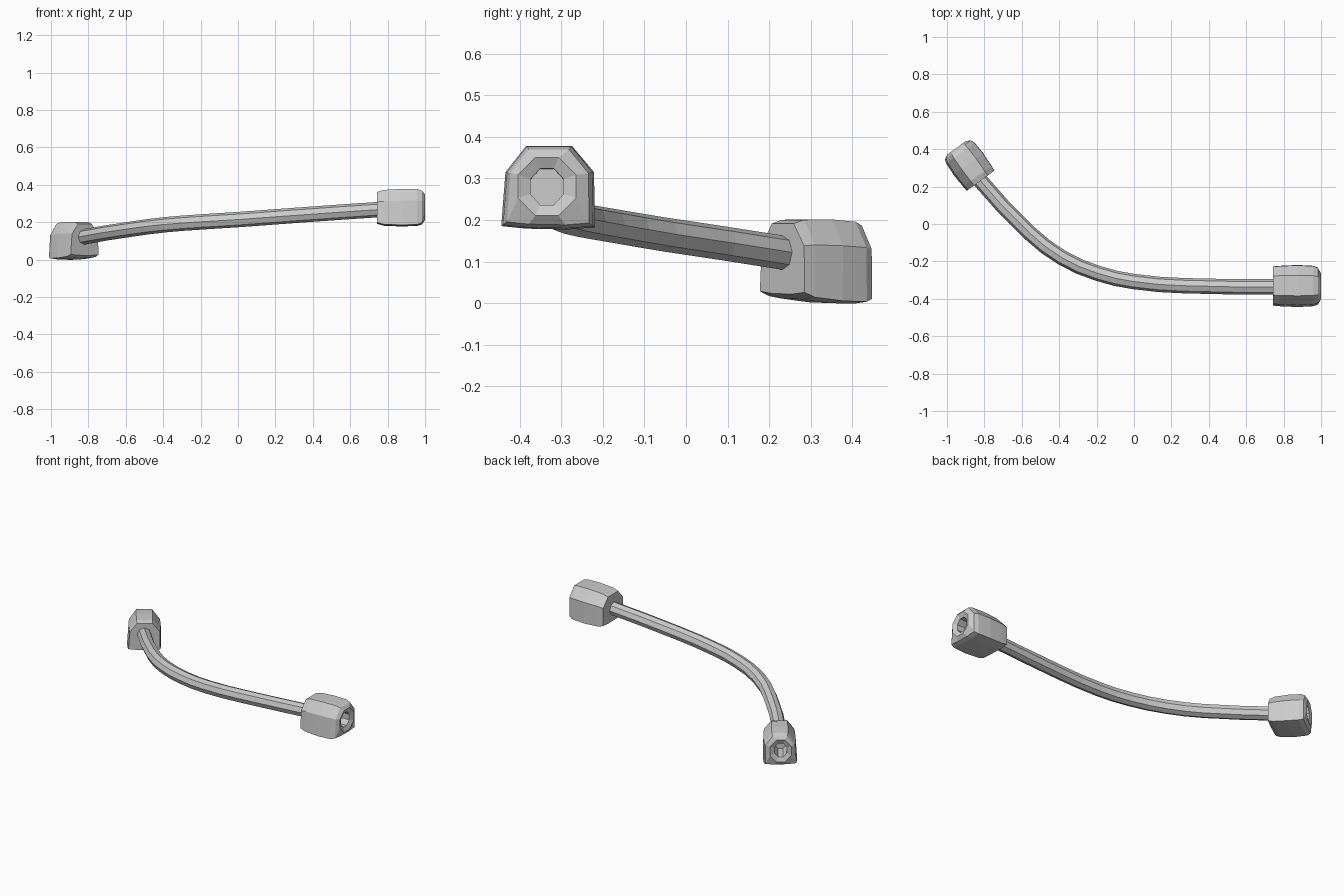
import bpy, bmesh
from mathutils import Vector

if "Cube" in bpy.data.objects:
    bpy.data.objects.remove(bpy.data.objects["Cube"])

# Cross-sections, all eight-sided: (side, up)
HOUSE = [(-.05, -.098), (.05, -.1), (.115, -.095), (.113, .035),
         (.06, .097), (-.05, .097), (-.1, .035), (-.11, -.092)]
ROUND = [(-.4, -1), (.4, -1), (1, -.4), (1, .4),
         (.4, 1), (-.4, 1), (-1, .4), (-1, -.4)]


def scaled(section, su, sv):
    return [(u * su, v * sv) for u, v in section]


# Fitting profile: distance along axis and cross-section, ending down the bore
RINGS = [
    (.0, scaled(ROUND, .05, .05)),
    (.0, scaled(HOUSE, .93, .86)),
    (.035, scaled(HOUSE, .96, .97)),
    (.13, scaled(HOUSE, 1, 1.02)),
    (.215, scaled(HOUSE, .96, 1)),
    (.24, scaled(HOUSE, .88, .92)),
    (.256, scaled(ROUND, .07, .07)),
    (.244, scaled(ROUND, .04, .044)),
    (.12, scaled(ROUND, .04, .044)),
]


def fitting(name, origin, axis, side, length, width, height):
    bm = bmesh.new()
    o, d, w, up = Vector(origin), Vector(axis), Vector(side), Vector((0, 0, 1))
    loops = [[bm.verts.new(o + d * s * length + w * u * width + up * v * height)
              for u, v in sec] for s, sec in RINGS]
    for a, b in zip(loops, loops[1:]):
        for i in range(8):
            j = (i + 1) % 8
            bm.faces.new((a[i], a[j], b[j], b[i]))
    bm.faces.new(loops[0])
    bm.faces.new(loops[-1])
    bmesh.ops.recalc_face_normals(bm, faces=bm.faces)
    me = bpy.data.meshes.new(name)
    bm.to_mesh(me)
    bm.free()
    bpy.context.collection.objects.link(bpy.data.objects.new(name, me))


# End fittings
fitting("right_fitting", (.743, -.334, .278), (1, 0, .01), (0, 1, 0), 1, 1, 1)
fitting("left_fitting", (-.822, .23, .108), (-.59, .81, -.05), (.81, .59, 0), .85, .87, 1)

# Bent tube
PATH = [(-.86, .28, .112), (-.82, .23, .122), (-.556, -.05, .165),
        (-.385, -.18, .187), (-.19, -.265, .202), (0, -.308, .214),
        (.27, -.33, .234), (.743, -.336, .267), (.8, -.336, .27)]
cu = bpy.data.curves.new("bent_tube", 'CURVE')
cu.dimensions = '3D'
cu.twist_mode = 'Z_UP'
cu.bevel_depth = .041
cu.bevel_resolution = 2
cu.resolution_u = 2
cu.use_fill_caps = True
sp = cu.splines.new('BEZIER')
sp.bezier_points.add(len(PATH) - 1)
for p, co in zip(sp.bezier_points, PATH):
    p.co = co
    p.handle_left_type = p.handle_right_type = 'AUTO'
sp.use_smooth = False
tube = bpy.data.objects.new("bent_tube", cu)
bpy.context.collection.objects.link(tube)
